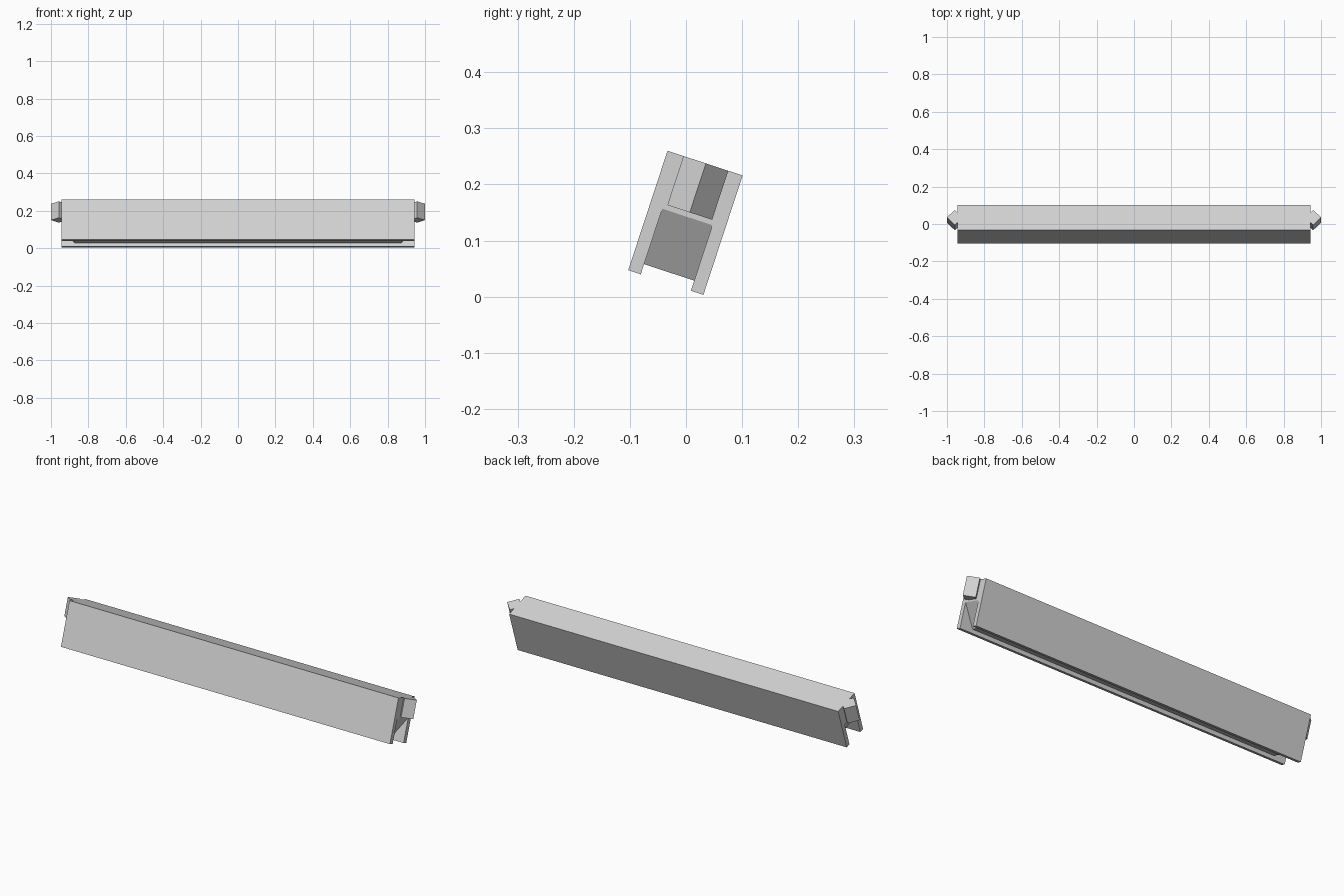
import bpy
import bmesh
from math import radians
from mathutils import Matrix

cube = bpy.data.objects.get("Cube")
if cube:
    bpy.data.objects.remove(cube, do_unlink=True)

GREY = (0.65, 0.65, 0.65, 1)
mat = bpy.data.materials.new("light grey")
mat.use_nodes = True
mat.diffuse_color = GREY
mat.node_tree.nodes["Principled BSDF"].inputs["Base Color"].default_value = GREY

# The whole beam leans back; its local origin is the top front edge
LEAN = Matrix.Translation((0, -0.033, 0.26)) @ Matrix.Rotation(radians(-18.2), 4, "X")

HALF = 0.943      # half length of the beam
DEPTH = 0.141     # front to back
WALL = 0.0235     # thickness of the side walls
HEIGHT = 0.224
SLAB = 0.101      # depth of the solid top
WEB = 0.205       # depth of the inner block


def prism(name, outline, offset):
    """Extrude a closed outline along an offset and lean it."""
    bm = bmesh.new()
    face = bm.faces.new([bm.verts.new(p) for p in outline])
    ext = bmesh.ops.extrude_face_region(bm, geom=[face])
    verts = [g for g in ext["geom"] if isinstance(g, bmesh.types.BMVert)]
    bmesh.ops.translate(bm, verts=verts, vec=offset)
    bmesh.ops.recalc_face_normals(bm, faces=bm.faces)
    bm.transform(LEAN)
    mesh = bpy.data.meshes.new(name)
    bm.to_mesh(mesh)
    bm.free()
    mesh.materials.append(mat)
    obj = bpy.data.objects.new(name, mesh)
    bpy.context.collection.objects.link(obj)
    return obj


# Channel-shaped beam: solid top with two hanging walls
inner = DEPTH - WALL
channel = [(0, 0), (DEPTH, 0), (DEPTH, -HEIGHT), (inner, -HEIGHT),
           (inner, -SLAB), (WALL, -SLAB), (WALL, -HEIGHT), (0, -HEIGHT)]
prism("beam", [(-HALF, y, z) for y, z in channel], (2 * HALF, 0, 0))

# Inner block with sloping ends between the walls
low = HALF - 0.068
web = [(-HALF, -SLAB), (HALF, -SLAB), (low, -WEB), (-low, -WEB)]
prism("inner_block", [(x, WALL, z) for x, z in web], (0, DEPTH - 2 * WALL, 0))

# Arrow-shaped end catches, narrower where they meet the beam
MID = 0.072
for side, name in ((1, "left_catch"), (-1, "right_catch")):
    arrow = [(HALF, -0.027), (0.958, -0.042), (1.0, 0),
             (0.958, 0.042), (HALF, 0.027)]
    prism(name, [(side * x, MID + y, 0) for x, y in arrow], (0, 0, -0.092))
